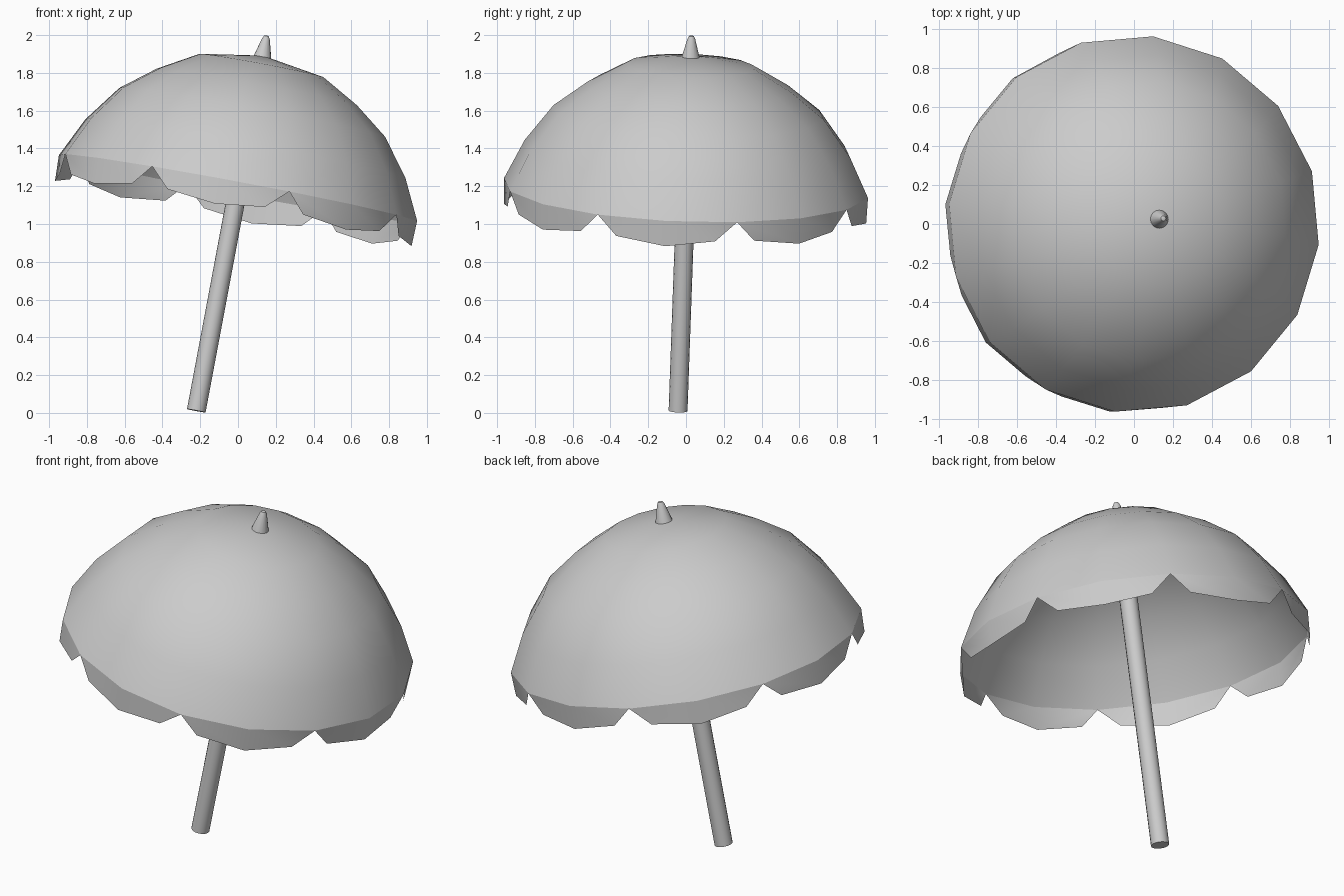
import bpy
from math import cos, sin, pi, radians
from mathutils import Vector

if "Cube" in bpy.data.objects:
    bpy.data.objects.remove(bpy.data.objects["Cube"])

# Everything is built around a local z axis with the canopy rim at z = 0, then tilted
TILT = Vector((0, 0, 1)).rotation_difference(Vector((0.184, 0.035, 0.982)))
CENTRE = Vector((0, 0, 1.19))
RIM = 0.97
START = radians(16.4)


def make(name, verts, faces):
    mesh = bpy.data.meshes.new(name)
    mesh.from_pydata([CENTRE + TILT @ Vector(v) for v in verts], [], faces)
    obj = bpy.data.objects.new(name, mesh)
    bpy.context.collection.objects.link(obj)
    bpy.ops.object.select_all(action='DESELECT')
    obj.select_set(True)
    bpy.context.view_layer.objects.active = obj
    bpy.ops.object.mode_set(mode='EDIT')
    bpy.ops.mesh.select_all(action='SELECT')
    bpy.ops.mesh.remove_doubles(threshold=0.0001)
    bpy.ops.object.mode_set(mode='OBJECT')
    bpy.ops.object.shade_smooth_by_angle(angle=radians(35))
    return obj


def polar(r, a, z):
    return (r * cos(a), r * sin(a), z)


def lathe(name, profile, n, start=0.0):
    """Revolve (radius, height) points, listed bottom to top."""
    verts = [polar(r, start + 2 * pi * i / n, z) for r, z in profile for i in range(n)]
    faces = []
    for k in range(len(profile) - 1):
        for i in range(n):
            j = (i + 1) % n
            a, b, c, d = k * n + i, k * n + j, (k + 1) * n + j, (k + 1) * n + i
            if profile[k][0] == 0:
                faces.append((a, c, d))
            elif profile[k + 1][0] == 0:
                faces.append((a, b, d))
            else:
                faces.append((a, b, c, d))
    return make(name, verts, faces)


# Domed canopy, 16 sides, open underneath
lathe("canopy", [(RIM, 0), (0.867, 0.212), (0.72, 0.408), (0.542, 0.545),
                 (0.338, 0.66), (0, 0.714)], 16, START)

# Scalloped valance: 8 scallops, each spanning two canopy sides
verts, faces = [], []
for s in range(8):
    a0 = START + s * pi / 4
    p, m, q = (Vector(polar(RIM, a0 + k * pi / 8, 0)) for k in range(3))
    drop = Vector((0, 0, -1))
    b = len(verts)
    verts += [p, p.lerp(m, 0.28) + drop * 0.105, m * 0.995 + drop * 0.137,
              q.lerp(m, 0.3) + drop * 0.105, q, m]
    faces += [(b, b + 1, b + 2, b + 5), (b + 5, b + 2, b + 3, b + 4)]
make("valance", verts, faces)

# Pole from the ground to the canopy crown
lathe("pole", [(0, -1.2), (0.05, -1.2), (0.05, 0.69), (0, 0.69)], 16)

# Pointed finial with a rounded tip
lathe("finial", [(0, 0.695), (0.05, 0.695), (0.021, 0.803), (0.013, 0.819), (0, 0.824)], 16)
